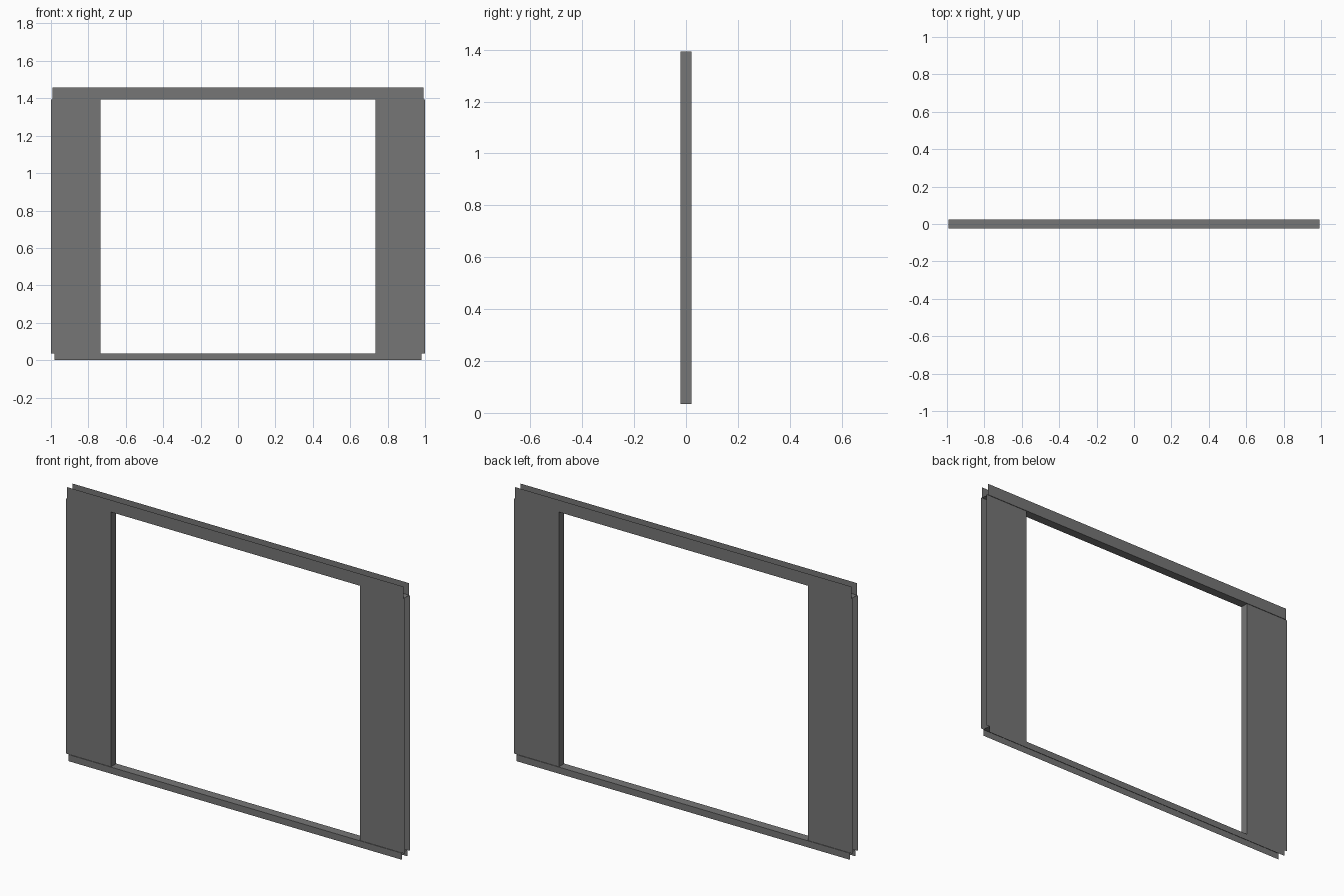
import bpy

if "Cube" in bpy.data.objects:
    bpy.data.objects.remove(bpy.data.objects["Cube"], do_unlink=True)

steel = bpy.data.materials.new("grey steel")
steel.use_nodes = True
colour = (0.18, 0.18, 0.18, 1)
steel.diffuse_color = colour
steel.node_tree.nodes["Principled BSDF"].inputs["Base Color"].default_value = colour


def channel(name, web, lip, start, end, half_depth, upright):
    """Open sheet channel: a web across y, with two flanges reaching out to the lip."""
    profile = [(lip, -half_depth), (web, -half_depth), (web, half_depth), (lip, half_depth)]
    verts = []
    for along in (start, end):
        for across, y in profile:
            verts.append((across, y, along) if upright else (along, y, across))
    faces = [(i, i + 1, i + 5, i + 4) for i in range(3)]
    # Keep the normals pointing outwards, away from the hollow
    if upright == (lip > web):
        faces = [f[::-1] for f in faces]
    mesh = bpy.data.meshes.new(name)
    mesh.from_pydata(verts, [], faces)
    mesh.materials.append(steel)
    obj = bpy.data.objects.new(name, mesh)
    bpy.context.collection.objects.link(obj)
    return obj


SILL, HEAD = 0.035, 1.393

# Side posts, open towards the outside
for side, sign in (("left", 1), ("right", -1)):
    channel(side + "_post", sign * 0.734, sign, SILL, HEAD, 0.021, True)

# Head and sill rails, slightly deeper so they lap over the posts
channel("head_rail", HEAD, 1.457, -0.992, 0.992, 0.024, False)
channel("sill_rail", SILL, 0, -0.982, 0.982, 0.024, False)
